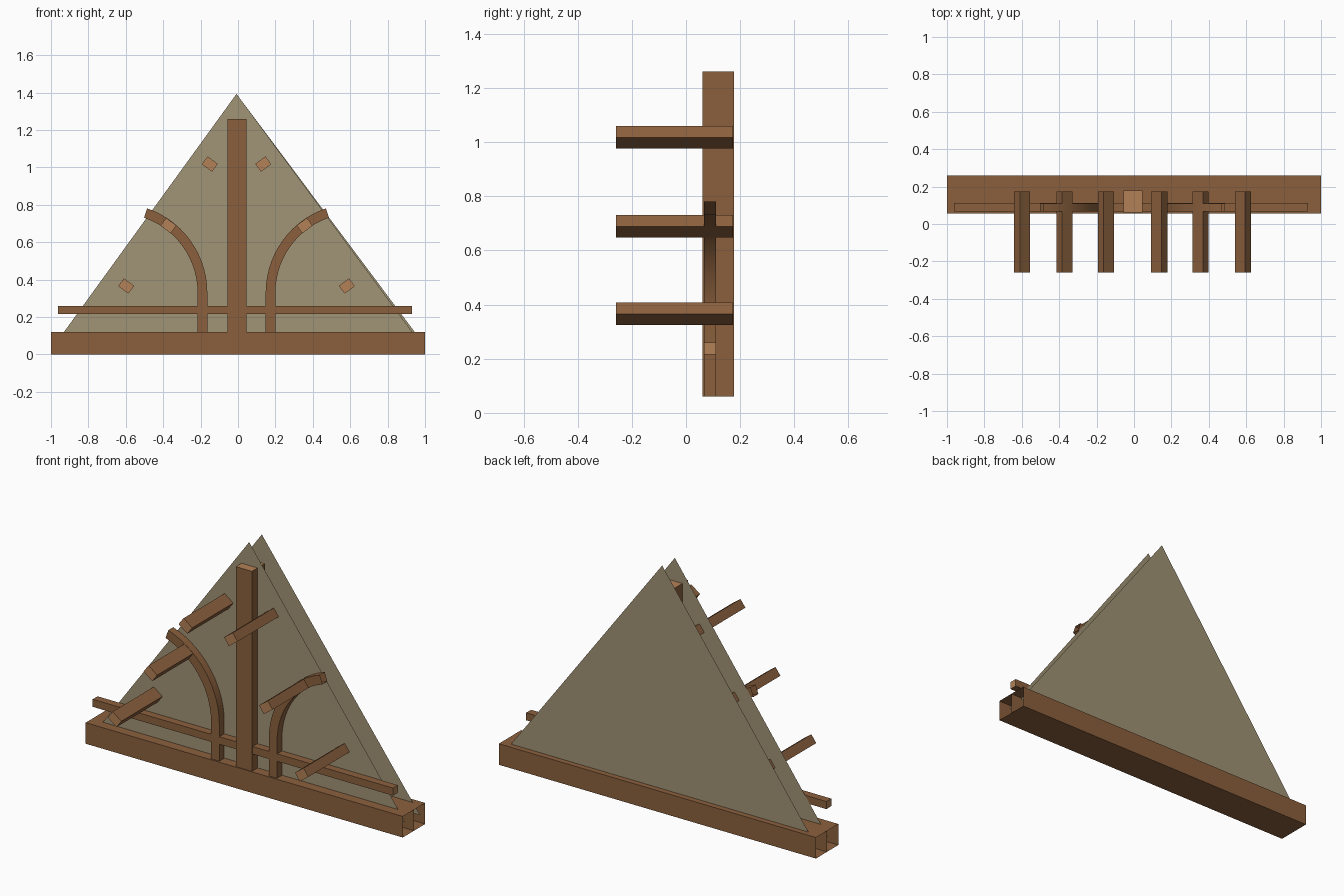
import bpy, bmesh, math
from mathutils import Matrix, Vector

if "Cube" in bpy.data.objects:
    bpy.data.objects.remove(bpy.data.objects["Cube"])

CX = -0.008          # symmetry line of the gable
SHEETS = [("front_gable_sheet", 0.112, 0.976), ("back_gable_sheet", 0.226, 0.99)]


def srgb(r, g, b):
    f = lambda c: c / 12.92 if c <= 0.04045 else ((c + 0.055) / 1.055) ** 2.4
    return (f(r / 255), f(g / 255), f(b / 255), 1)


def material(name, rgb):
    m = bpy.data.materials.new(name)
    m.diffuse_color = srgb(*rgb)
    m.use_nodes = True
    m.node_tree.nodes["Principled BSDF"].inputs["Base Color"].default_value = m.diffuse_color
    return m


wood = material("brown wood", (139, 96, 61))
grain = material("light end grain", (178, 129, 86))
panel = material("drab panel", (161, 147, 118))


def finish(name, bm, mats):
    me = bpy.data.meshes.new(name)
    bm.to_mesh(me)
    bm.free()
    for m in mats:
        me.materials.append(m)
    ob = bpy.data.objects.new(name, me)
    bpy.context.collection.objects.link(ob)
    return ob


def beam(name, lo, hi, axis, angle=0.0):
    """Box with light end grain on the faces across its long axis."""
    lo, hi = Vector(lo), Vector(hi)
    size, mid = hi - lo, (lo + hi) / 2
    bm = bmesh.new()
    bmesh.ops.create_cube(bm, size=1, matrix=Matrix.Translation(mid)
                          @ Matrix.Rotation(angle, 4, 'Y') @ Matrix.Diagonal((*size, 1)))
    bm.normal_update()
    for f in bm.faces:
        f.material_index = int(abs(f.normal[axis]) > 0.9)
    return finish(name, bm, [wood, grain])


# hollow base beam: open at both ends, with a middle web
bm = bmesh.new()
y0, ym, y1, h = 0.056, 0.158, 0.258, 0.12
ring = [(y0, 0), (ym, 0), (y1, 0), (y1, h), (ym, h), (y0, h)]
left = [bm.verts.new((-1, y, z)) for y, z in ring]
right = [bm.verts.new((1, y, z)) for y, z in ring]
for i in range(6):
    j = (i + 1) % 6
    bm.faces.new((left[i], left[j], right[j], right[i]))
bmesh.ops.recalc_face_normals(bm, faces=bm.faces)
bm.normal_update()
if bm.faces[0].normal.z > 0:
    bmesh.ops.reverse_faces(bm, faces=bm.faces)
bm.faces.new((left[1], right[1], right[4], left[4]))
finish("base_beam", bm, [wood])

# two thin triangular gable sheets
for name, y, xr in SHEETS:
    bm = bmesh.new()
    vs = [bm.verts.new(p) for p in ((-0.974, y, 0.06), (xr, y, 0.06), (CX, y, 1.393))]
    f = bm.faces.new(vs)
    if y > 0.2:
        f.normal_flip()
    finish(name, bm, [panel])

# king post and cross rail
beam("king_post", (-0.056, 0.061, 0.06), (0.045, 0.178, 1.26), 2)
beam("cross_rail", (-0.963, 0.067, 0.216), (0.93, 0.111, 0.259), 0)

for side, s in (("left", -1), ("right", 1)):
    # curved brace: straight foot, then a circular sweep, open ended
    r, zc, t = 0.451, 0.33, 0.026
    path = [((0.182, 0.06), (1, 0))]
    for i in range(15):
        a = math.radians(71) * i / 14
        d = (math.cos(a), -math.sin(a))
        path.append(((0.182 + r - r * math.cos(a), zc + r * math.sin(a)), d))
    bm = bmesh.new()
    rings = []
    for (x, z), (dx, dz) in path:
        rings.append([bm.verts.new((CX + s * (x + k * t * dx), y, z + k * t * dz))
                      for k, y in ((-1, 0.066), (1, 0.066), (1, 0.11), (-1, 0.11))])
    for a, b in zip(rings, rings[1:]):
        for i in range(4):
            j = (i + 1) % 4
            q = (a[i], a[j], b[j], b[i])
            bm.faces.new(q if s > 0 else q[::-1])
    ob = finish(side + "_curved_brace", bm, [wood])
    bpy.context.view_layer.objects.active = ob
    ob.select_set(True)
    bpy.ops.object.shade_smooth_by_angle(angle=math.radians(30))
    ob.select_set(False)

    # purlin stubs poking out of the gable
    for n, (x, z) in enumerate(((0.59, 0.366), (0.364, 0.689), (0.143, 1.018))):
        px = CX + s * x
        beam(f"{side}_purlin_{n + 1}", (px - 0.034, -0.258, z - 0.026),
             (px + 0.034, 0.173, z + 0.026), 1, -s * math.radians(36.5))
